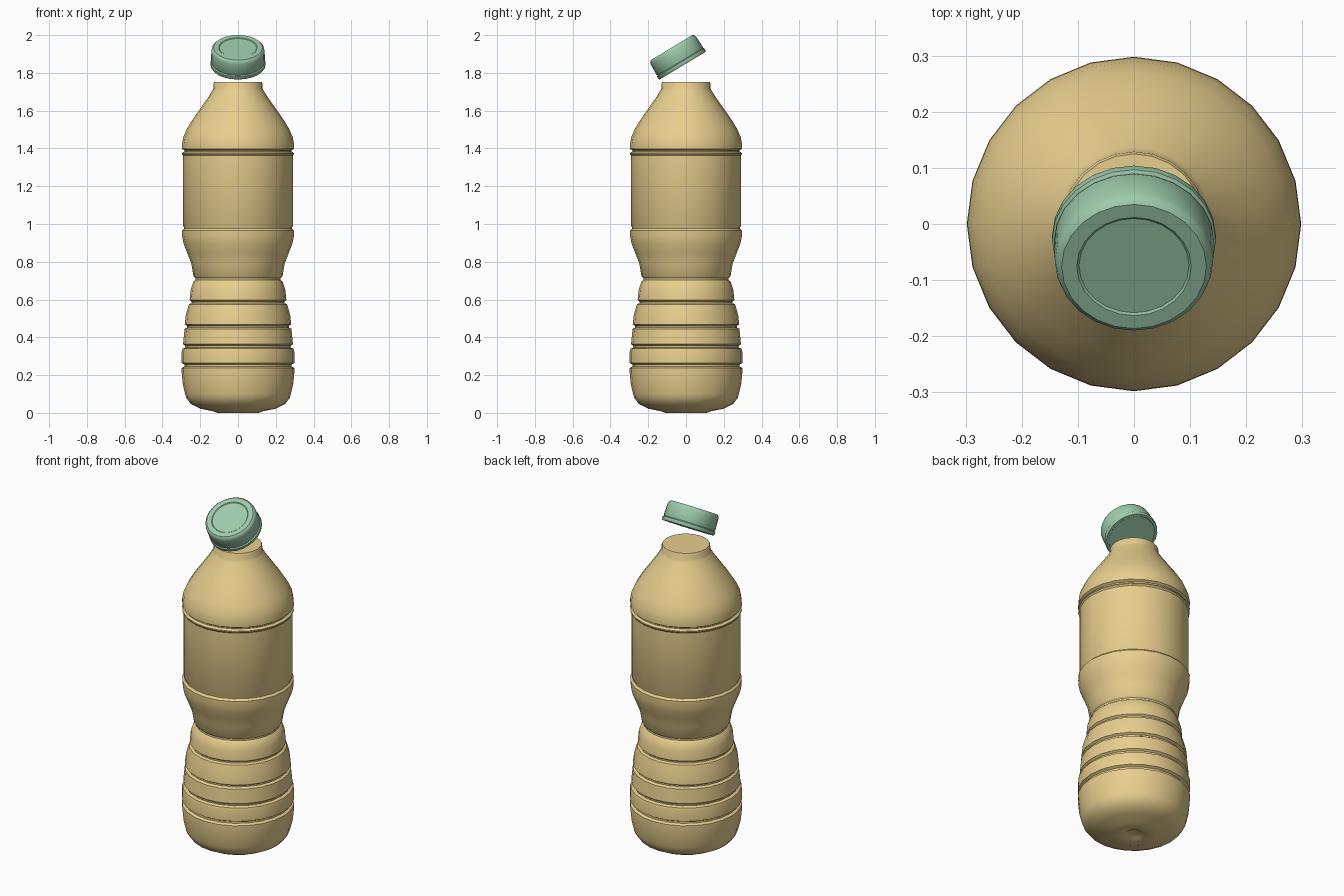
import bpy, bmesh, math
from mathutils import Matrix

SIDES = 24


def material(name, rgb):
    mat = bpy.data.materials.new(name)
    mat.diffuse_color = (*rgb, 1)
    return mat


def lathe(name, profile, mat, matrix=Matrix()):
    """Revolve (radius, height) points about z; radius 0 makes a pole."""
    bm = bmesh.new()
    rings = []
    for r, z in profile:
        if r == 0:
            rings.append([bm.verts.new((0, 0, z))] * SIDES)
        else:
            rings.append([bm.verts.new((r * math.cos(a), r * math.sin(a), z))
                          for a in (2 * math.pi * i / SIDES for i in range(SIDES))])
    for low, high in zip(rings, rings[1:]):
        for i in range(SIDES):
            j = (i + 1) % SIDES
            corners = dict.fromkeys((low[i], low[j], high[j], high[i]))
            bm.faces.new(list(corners))
    bmesh.ops.recalc_face_normals(bm, faces=bm.faces[:])
    mesh = bpy.data.meshes.new(name)
    bm.to_mesh(mesh)
    bm.free()
    obj = bpy.data.objects.new(name, mesh)
    obj.matrix_world = matrix
    mesh.materials.append(mat)
    bpy.context.collection.objects.link(obj)
    bpy.ops.object.select_all(action='DESELECT')
    obj.select_set(True)
    bpy.context.view_layer.objects.active = obj
    bpy.ops.object.shade_smooth_by_angle(angle=math.radians(35))
    return obj


yellow = material("bottle_yellow", (0.80, 0.62, 0.27))
green = material("cap_green", (0.34, 0.60, 0.41))

# Bottle: rounded base, ribbed grip, waist, label panel, shoulder, neck
base = [(0, 0.012), (0.04, 0.010), (0.05, 0.004), (0.11, 0.0), (0.13, 0.008),
        (0.20, 0.022), (0.25, 0.048), (0.274, 0.08), (0.280, 0.10), (0.292, 0.15)]
ribs = [(0.298, 0.21), (0.298, 0.238), (0.284, 0.246), (0.284, 0.256), (0.298, 0.264),
        (0.298, 0.325), (0.294, 0.340), (0.278, 0.346), (0.280, 0.356), (0.291, 0.364),
        (0.283, 0.445), (0.270, 0.453), (0.270, 0.461), (0.282, 0.469),
        (0.276, 0.52), (0.260, 0.575), (0.246, 0.581), (0.246, 0.589), (0.256, 0.597),
        (0.251, 0.65), (0.236, 0.695), (0.226, 0.703)]
waist = [(0.226, 0.713), (0.236, 0.725), (0.247, 0.79), (0.268, 0.845),
         (0.288, 0.895), (0.296, 0.935), (0.297, 0.965), (0.286, 0.976)]
panel = [(0.286, 0.982), (0.291, 0.990), (0.291, 1.362), (0.297, 1.370),
         (0.297, 1.376), (0.284, 1.384), (0.284, 1.390), (0.297, 1.398)]
shoulder = [(0.297, 1.42), (0.290, 1.46), (0.270, 1.505), (0.236, 1.56),
            (0.190, 1.625), (0.155, 1.675), (0.137, 1.705)]
neck = [(0.131, 1.715), (0.129, 1.745), (0.125, 1.752), (0, 1.752)]
lathe("bottle", base + ribs + waist + panel + shoulder + neck, yellow)

# Tilted cap floating above the neck, with a retaining band at its lower rim
cap = [(0, 0.002), (0.128, 0.002), (0.130, 0), (0.142, 0), (0.146, 0.006),
       (0.146, 0.020), (0.140, 0.024), (0.143, 0.030), (0.141, 0.092),
       (0.138, 0.104), (0.129, 0.112), (0.102, 0.112), (0.098, 0.109), (0, 0.109)]
tilt = Matrix.Translation((0, -0.018, 1.838)) @ Matrix.Rotation(math.radians(31), 4, 'X')
lathe("cap", cap, green, tilt)
